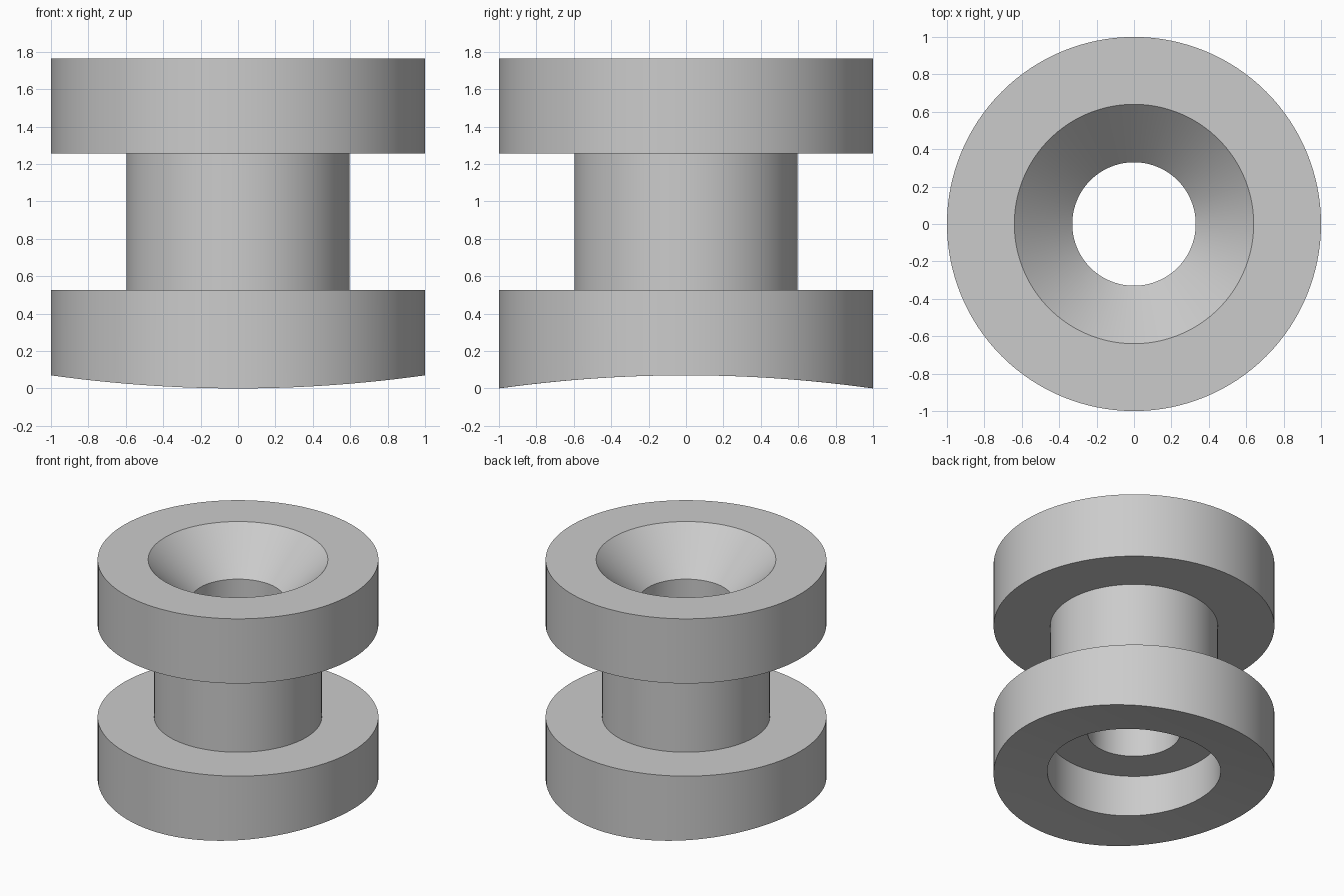
import bpy
import bmesh
from math import cos, sin, tau, sqrt

cube = bpy.data.objects.get("Cube")
if cube:
    bpy.data.objects.remove(cube)

SEGMENTS = 128
ARCH_RISE = 0.07
ARCH_RADIUS = (1 + ARCH_RISE ** 2) / (2 * ARCH_RISE)

# Closed lathe profile (radius, height); None marks the arched underside
PROFILE = [
    (0.33, 1.455), (0.64, 1.763),              # countersunk mouth
    (1.0, 1.763), (1.0, 1.255),                # upper flange
    (0.597, 1.255), (0.597, 0.527),            # neck
    (1.0, 0.527), (1.0, None),                 # lower flange
    (0.87, None), (0.74, None), (0.617, None), # arched underside
    (0.617, 0.377), (0.33, 0.377),             # bottom counterbore
]


def arch_height(y):
    """Height of the underside, a shallow cylinder running along x."""
    return ARCH_RISE - ARCH_RADIUS + sqrt(ARCH_RADIUS ** 2 - y * y)


# Turned bushing body
bm = bmesh.new()
rings = []
for radius, height in PROFILE:
    ring = []
    for i in range(SEGMENTS):
        a = tau * i / SEGMENTS
        x, y = radius * cos(a), radius * sin(a)
        z = arch_height(y) if height is None else height
        ring.append(bm.verts.new((x, y, z)))
    rings.append(ring)

for ring, following in zip(rings, rings[1:] + rings[:1]):
    for i in range(SEGMENTS):
        j = (i + 1) % SEGMENTS
        bm.faces.new((ring[i], ring[j], following[j], following[i]))
bmesh.ops.recalc_face_normals(bm, faces=bm.faces)

mesh = bpy.data.meshes.new("flanged_bushing")
bm.to_mesh(mesh)
bm.free()
bushing = bpy.data.objects.new("flanged_bushing", mesh)
bpy.context.collection.objects.link(bushing)

# Plain grey material
grey = bpy.data.materials.new("light grey")
grey.use_nodes = True
colour = (0.6, 0.6, 0.6, 1)
grey.diffuse_color = colour
grey.node_tree.nodes["Principled BSDF"].inputs["Base Color"].default_value = colour
mesh.materials.append(grey)

# Smooth round walls with crisp rims
bpy.ops.object.select_all(action="DESELECT")
bushing.select_set(True)
bpy.context.view_layer.objects.active = bushing
bpy.ops.object.shade_smooth_by_angle(angle=0.5)
